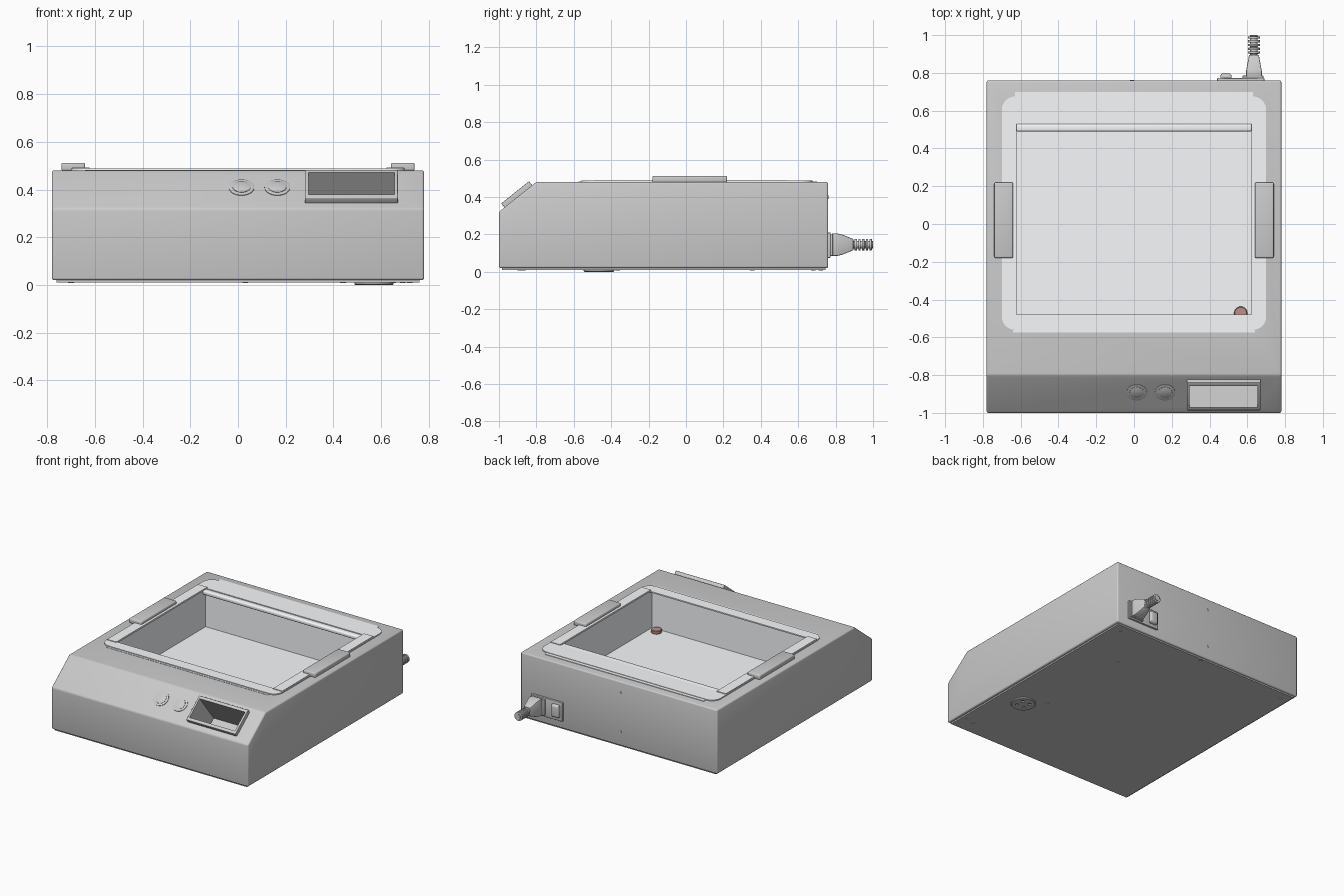
import bpy, bmesh, math
from mathutils import Matrix, Vector

if "Cube" in bpy.data.objects:
    bpy.data.objects.remove(bpy.data.objects["Cube"])

LIGHT = bpy.data.materials.new("light_grey")
LIGHT.diffuse_color = (0.93, 0.95, 0.97, 1)
LIGHT.use_nodes = True
LIGHT.node_tree.nodes["Principled BSDF"].inputs["Base Color"].default_value = LIGHT.diffuse_color
RED = bpy.data.materials.new("dull_red")
RED.diffuse_color = (0.5, 0.28, 0.25, 1)
RED.use_nodes = True
RED.node_tree.nodes["Principled BSDF"].inputs["Base Color"].default_value = RED.diffuse_color


def finish(bm, name, mat=None, matrix=None):
    bmesh.ops.recalc_face_normals(bm, faces=bm.faces)
    if matrix:
        bm.transform(matrix)
    me = bpy.data.meshes.new(name)
    bm.to_mesh(me)
    bm.free()
    ob = bpy.data.objects.new(name, me)
    bpy.context.collection.objects.link(ob)
    if mat:
        me.materials.append(mat)
    return ob


def box(name, x, y, z, mat=None, bevel=0, corner=0, matrix=None):
    """Box from (min, max) ranges; corner rounds only the upright edges."""
    bm = bmesh.new()
    bmesh.ops.create_cube(bm, size=1)
    for v in bm.verts:
        v.co = Vector([r[0] if c < 0 else r[1] for c, r in zip(v.co, (x, y, z))])
    if corner:
        up = [e for e in bm.edges if abs(e.verts[0].co.z - e.verts[1].co.z) > 1e-6]
        bmesh.ops.bevel(bm, geom=up, offset=corner, segments=8, affect='EDGES', profile=0.5)
    if bevel:
        bmesh.ops.bevel(bm, geom=bm.edges[:], offset=bevel, segments=3, affect='EDGES', profile=0.5)
    return finish(bm, name, mat, matrix)


def prism(name, profile, hx, bevel=0):
    """Side profile of (y, z) points extruded from -hx to hx."""
    bm = bmesh.new()
    face = bm.faces.new([bm.verts.new((-hx, y, z)) for y, z in profile])
    ext = bmesh.ops.extrude_face_region(bm, geom=[face])
    bmesh.ops.translate(bm, vec=(2 * hx, 0, 0), verts=[g for g in ext['geom'] if isinstance(g, bmesh.types.BMVert)])
    if bevel:
        bmesh.ops.bevel(bm, geom=bm.edges[:], offset=bevel, segments=3, affect='EDGES', profile=0.5)
    return finish(bm, name)


def lathe(name, profile, matrix, mat=None, n=32):
    """Revolve (radius, height) points around local z."""
    bm = bmesh.new()
    rings = [[bm.verts.new((r * math.cos(2 * math.pi * i / n), r * math.sin(2 * math.pi * i / n), h))
              for i in range(n)] for r, h in profile]
    for a, b in zip(rings, rings[1:]):
        for i in range(n):
            bm.faces.new((a[i], a[(i + 1) % n], b[(i + 1) % n], b[i]))
    bm.faces.new(rings[0])
    bm.faces.new(rings[-1])
    return finish(bm, name, mat, matrix)


def loft_y(name, sections, cx, cz):
    """Rectangular sections (y, half width, half height) joined along y."""
    bm = bmesh.new()
    rings = [[bm.verts.new((cx + sx * w, y, cz + sz * h)) for sx, sz in ((-1, -1), (1, -1), (1, 1), (-1, 1))]
             for y, w, h in sections]
    for a, b in zip(rings, rings[1:]):
        for i in range(4):
            bm.faces.new((a[i], a[(i + 1) % 4], b[(i + 1) % 4], b[i]))
    bm.faces.new(rings[0])
    bm.faces.new(rings[-1])
    bmesh.ops.bevel(bm, geom=bm.edges[:], offset=0.005, segments=2, affect='EDGES', profile=0.5)
    return finish(bm, name)


def cut(ob, cutter):
    m = ob.modifiers.new("cut", 'BOOLEAN')
    m.operation, m.object, m.solver = 'DIFFERENCE', cutter, 'EXACT'
    bpy.context.view_layer.objects.active = ob
    bpy.ops.object.modifier_apply(modifier=m.name)
    bpy.data.objects.remove(cutter)


# local frame of the sloping control panel: y runs up the slope, z points out
SLOPE = Matrix.Translation((0, -0.9, 0.40)) @ Matrix.Rotation(math.atan2(0.16, 0.2), 4, 'X')
BACK = Matrix.Rotation(math.radians(-90), 4, 'X')

# hollow sheet metal case
case = prism("case", [(-1, 0.02), (0.76, 0.02), (0.76, 0.48), (-0.80, 0.48), (-1, 0.32)], 0.78, 0.01)
cut(case, prism("inner", [(-0.985, 0.035), (0.745, 0.035), (0.745, 0.465), (-0.795, 0.465), (-0.985, 0.313)], 0.765))
cut(case, box("opening", (-0.64, 0.64), (-0.53, 0.55), (0.4, 0.6)))
cut(case, box("window", (0.288, 0.662), (-0.075, 0.085), (-0.05, 0.05), matrix=SLOPE))
box("bottom_plate", (-0.76, 0.76), (-0.985, 0.745), (0.01, 0.025))

# basin: floor and walls
box("basin_floor", (-0.64, 0.64), (-0.525, 0.545), (0.195, 0.21), LIGHT)
for s, n in ((-1, "left"), (1, "right")):
    box("basin_wall_" + n, sorted((s * 0.628, s * 0.64)), (-0.525, 0.545), (0.195, 0.482), LIGHT)
box("basin_wall_front", (-0.64, 0.64), (-0.525, -0.513), (0.195, 0.482), LIGHT)
box("basin_wall_back", (-0.64, 0.64), (0.53, 0.545), (0.195, 0.482), LIGHT)

# rim flange with rounded corners
rim = box("basin_rim", (-0.70, 0.70), (-0.56, 0.675), (0.478, 0.487), LIGHT, corner=0.07)
cut(rim, box("rim_hole", (-0.628, 0.628), (-0.478, 0.53), (0.4, 0.6)))
box("rim_front_lip", (-0.64, 0.64), (-0.575, -0.56), (0.475, 0.482), LIGHT)
box("rim_back_lip", (-0.63, 0.63), (0.67, 0.70), (0.475, 0.484), LIGHT)
box("back_inner_bead", (-0.625, 0.625), (0.49, 0.532), (0.455, 0.485), LIGHT, bevel=0.01)

# side strips and grips on the rim
for s, n in ((-1, "left"), (1, "right")):
    box("rim_strip_" + n, sorted((s * 0.622, s * 0.695)), (-0.49, 0.54), (0.48, 0.492), LIGHT)
    box("grip_" + n, sorted((s * 0.64, s * 0.74)), (-0.18, 0.22), (0.478, 0.512), bevel=0.008)

# red disc on the basin floor
lathe("drain_disc", [(0.033, 0), (0.035, 0.004), (0.035, 0.02), (0.031, 0.024)],
      Matrix.Translation((0.565, -0.472, 0.209)), RED)

# display bezel continuing into a deep sleeve behind the panel
bezel = box("display_bezel", (0.28, 0.67), (-0.09, 0.10), (-0.01, 0.028), bevel=0.004, matrix=SLOPE)
sleeve = box("display_sleeve", (0.288, 0.662), (-0.075, 0.085), (-0.24, 0.02), matrix=SLOPE)
for part in (bezel, sleeve):
    cut(part, box("sleeve_hole", (0.295, 0.655), (-0.068, 0.078), (-0.23, 0.1), matrix=SLOPE))

# two push buttons, each with a ring and a nearly flush cap
for i, x in enumerate((0.015, 0.165)):
    at = SLOPE @ Matrix.Translation((x, 0.012, 0))
    lathe("button_ring_%d" % i, [(0.053, -0.005), (0.053, 0.003), (0.049, 0.005), (0.042, 0.005)], at)
    lathe("button_cap_%d" % i, [(0.038, 0), (0.038, 0.007), (0.034, 0.009)], at)

# power inlet, switch and plug on the back
box("inlet_plate", (0.44, 0.69), (0.75, 0.773), (0.075, 0.21), bevel=0.004)
box("inlet_socket", (0.575, 0.685), (0.77, 0.785), (0.085, 0.2), bevel=0.003)
loft_y("rocker_switch", [(0.77, 0.03, 0.045), (0.785, 0.03, 0.045), (0.796, 0.024, 0.035)], 0.487, 0.145)
loft_y("plug_body", [(0.78, 0.042, 0.06), (0.81, 0.042, 0.06), (0.84, 0.036, 0.052), (0.895, 0.026, 0.03)], 0.635, 0.145)
ribs = [(0.02, 0.885)]
for k in range(5):
    y = 0.905 + 0.02 * k
    ribs += [(0.02, y - 0.004), (0.031, y - 0.003), (0.031, y + 0.008), (0.02, y + 0.009)]
ribs.append((0.02, 1.0))
lathe("strain_relief", ribs, Matrix.Translation((0.635, 0, 0.145)) @ BACK, n=24)

# round foot underneath with four fixing holes
foot = lathe("foot", [(0.078, 0), (0.082, 0.004), (0.082, 0.015)], Matrix.Translation((0.57, -0.465, 0)))
for dx in (-0.03, 0.03):
    for dy in (-0.03, 0.03):
        cut(foot, lathe("hole", [(0.012, -0.01), (0.012, 0.008)], Matrix.Translation((0.57 + dx, -0.465 + dy, 0)), n=12))

# flat screw heads under the base and on the back
for x, y in ((0.69, 0.68), (-0.70, 0.68), (0.44, 0.355), (0.44, -0.366), (0.72, -0.87), (0.65, -0.89), (0.03, 0.72)):
    lathe("base_screw", [(0.012, 0.008), (0.012, 0.015)], Matrix.Translation((x, y, 0)), n=12)
for z in (0.12, 0.40):
    lathe("back_screw", [(0.010, -0.005), (0.010, 0.002)], Matrix.Translation((-0.01, 0.76, z)) @ BACK, n=12)

# smooth shading with sharp edges kept
bpy.ops.object.select_all(action='SELECT')
bpy.context.view_layer.objects.active = case
bpy.ops.object.shade_smooth_by_angle(angle=math.radians(30))
